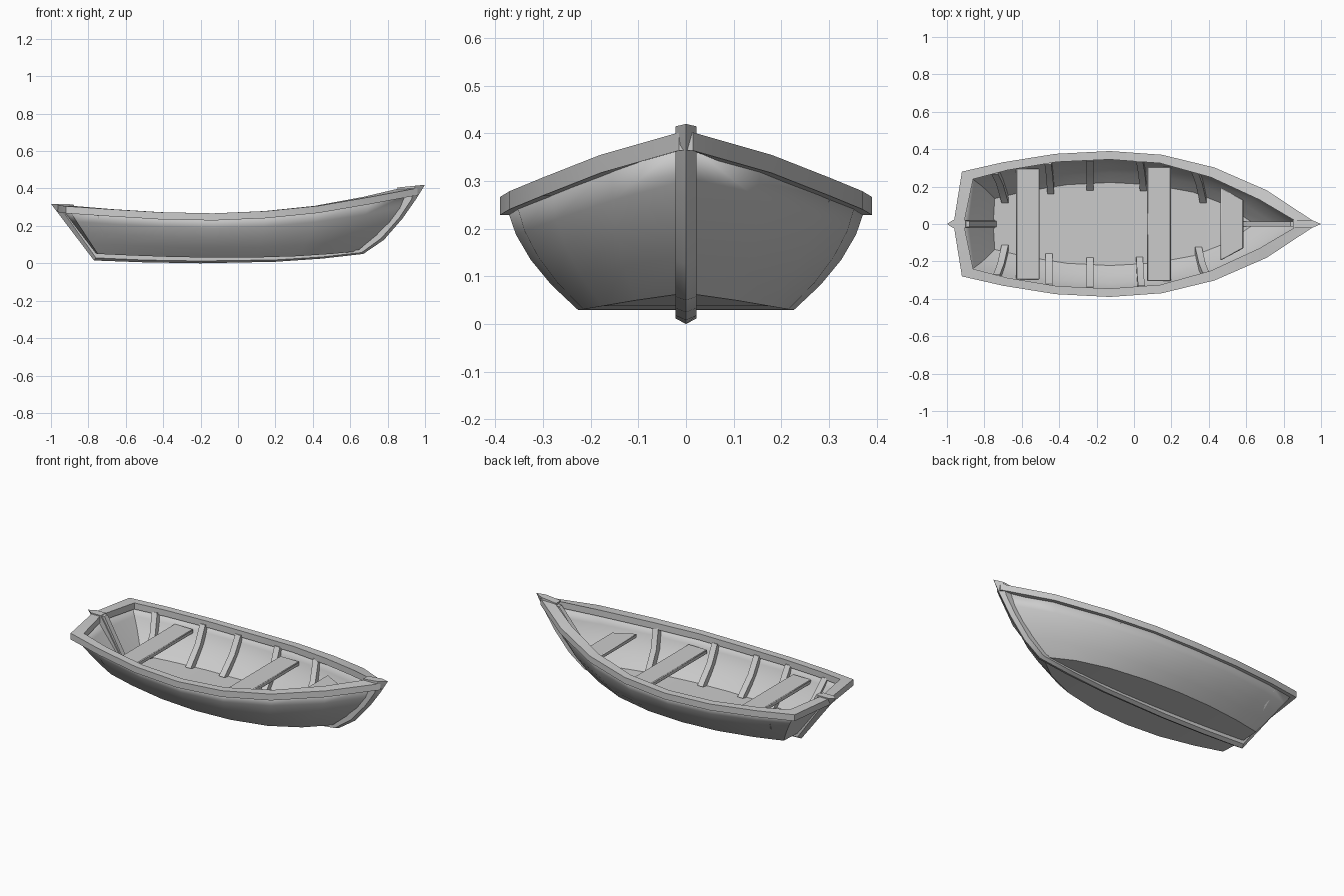
import bpy, bmesh

cube = bpy.data.objects.get("Cube")
if cube:
    bpy.data.objects.remove(cube)

grey = bpy.data.materials.new("light_grey")
grey.use_nodes = True
grey.diffuse_color = (0.6, 0.6, 0.6, 1)
grey.node_tree.nodes["Principled BSDF"].inputs["Base Color"].default_value = (0.6, 0.6, 0.6, 1)


def finish(name, bm):
    bmesh.ops.remove_doubles(bm, verts=bm.verts, dist=0.0005)
    bmesh.ops.recalc_face_normals(bm, faces=bm.faces)
    mesh = bpy.data.meshes.new(name)
    bm.to_mesh(mesh)
    bm.free()
    mesh.materials.append(grey)
    ob = bpy.data.objects.new(name, mesh)
    bpy.context.collection.objects.link(ob)
    bpy.ops.object.select_all(action='DESELECT')
    ob.select_set(True)
    bpy.context.view_layer.objects.active = ob
    bpy.ops.object.shade_smooth_by_angle(angle=0.5)
    return ob


def loft(name, rings, loop=False):
    """Skin a row of closed cross-sections, capped unless they loop."""
    bm = bmesh.new()
    rows = [[bm.verts.new(p) for p in ring] for ring in rings]
    n = len(rows[0])
    pairs = list(zip(rows, rows[1:])) + ([(rows[-1], rows[0])] if loop else [])
    for a, b in pairs:
        for i in range(n):
            j = (i + 1) % n
            bm.faces.new((a[i], a[j], b[j], b[i]))
    if not loop:
        bm.faces.new(rows[0])
        bm.faces.new(rows[-1])
    return finish(name, bm)


def mix(a, b, t):
    return tuple(p + (q - p) * t for p, q in zip(a, b))


def sample(points, x):
    for a, b in zip(points, points[1:]):
        if x <= b[0]:
            return mix(a, b, (x - a[0]) / (b[0] - a[0]))
    return points[-1]


# Sheer and bottom lines from stern centre to bow, for the +y side
sheer = [(-.94, 0, .285), (-.9, .265, .28), (-.7, .313, .265), (-.42, .36, .25), (-.13, .375, .24),
         (.15, .355, .25), (.43, .283, .28), (.71, .155, .33), (.93, 0, .38)]
chine = [(-.76, 0, .052), (-.75, .14, .05), (-.58, .18, .042), (-.36, .215, .034), (-.13, .227, .03),
         (.1, .215, .031), (.32, .175, .038), (.5, .105, .05), (.65, 0, .065)]
bulge = [(0, 0), (0, .01), (0, .02), (0, .025), (0, .025), (0, .025), (.01, .022), (.03, .015), (.05, 0)]

# Hull: sides, transom and flat bottom in one thin shell
STEPS = 4
bm = bmesh.new()
sides = []
for side in (1, -1):
    columns = []
    for low, high, (bx, by) in zip(chine, sheer, bulge):
        column = []
        for k in range(STEPS + 1):
            t = k / STEPS
            swell = 4 * t * (1 - t)
            x, y, z = mix(low, high, t)
            column.append(bm.verts.new((x + bx * swell, side * (y + by * swell), z)))
        columns.append(column)
    for a, b in zip(columns, columns[1:]):
        for k in range(STEPS):
            bm.faces.new((a[k], b[k], b[k + 1], a[k + 1]))
    sides.append(columns)
bmesh.ops.remove_doubles(bm, verts=[c[k] for s in sides for c in (s[0], s[-1]) for k in range(STEPS + 1)],
                         dist=0.0005)
bm.verts.ensure_lookup_table()
left = [min(bm.verts, key=lambda v: sum((a - b) ** 2 for a, b in zip(v.co, p))) for p in chine]
right = [min(bm.verts, key=lambda v: sum((a - b) ** 2 for a, b in zip(v.co, (p[0], -p[1], p[2])))) for p in chine]
for i in range(len(chine) - 1):
    ring = list(dict.fromkeys((left[i], left[i + 1], right[i + 1], right[i])))
    bm.faces.new(ring)
hull = finish("hull", bm)
shell = hull.modifiers.new("thickness", 'SOLIDIFY')
shell.thickness = 0.013
shell.offset = -1

# Gunwale: flat rail running right round the top
outer = [(-.965, 0, .312), (-.92, .28, .305), (-.7, .33, .29), (-.42, .375, .273), (-.13, .39, .267),
         (.15, .37, .279), (.43, .302, .307), (.71, .18, .355), (.96, .015, .402)]
inner = [(-.91, 0), (-.86, .24), (-.68, .287), (-.41, .332), (-.13, .345),
         (.14, .325), (.41, .25), (.67, .13), (.87, .012)]


def rail(o, i, side):
    x, y, z = o
    return [(x, side * y, z), (i[0], side * i[1], z),
            (i[0], side * i[1], z - .038), (x, side * y, z - .038)]


rings = [rail(o, i, 1) for o, i in zip(outer, inner)]
rings += [rail(o, i, -1) for o, i in list(zip(outer, inner))[:0:-1]]
loft("gunwale", rings, loop=True)

# Keel, stem and stern post: one timber with a ridged outer edge
ridge = [(-1, .318), (-.77, .015), (-.5, .005), (-.2, 0), (.2, .008), (.45, .025),
         (.67, .05), (.78, .125), (.88, .24), (.95, .34), (1, .42)]
back = [(-.9, .318), (-.74, .055), (-.5, .04), (-.2, .035), (.2, .037), (.45, .05),
        (.645, .072), (.74, .15), (.83, .25), (.885, .34), (.85, .405)]
W = .0225
rings = []
for r, b in zip(ridge, back):
    e = mix(r, b, .35)
    rings.append([(r[0], 0, r[1]), (e[0], W, e[1]), (b[0], W, b[1]),
                  (b[0], -W, b[1]), (e[0], -W, e[1])])
loft("keel_and_stems", rings)


def beam(name, a, b, half, depth):
    """Straight timber in the centre plane."""
    loft(name, [[(x - depth, -half, z), (x + depth, -half, z),
                 (x + depth, half, z), (x - depth, half, z)] for x, z in (a, b)])


beam("inner_stem", (.86, .385), (.585, .06), .013, .022)
beam("inner_stern_post", (-.895, .315), (-.745, .05), .015, .015)

# Seats: planks, the forward one tapered with the hull
for name, x0, x1, y0, y1, z in (("aft_seat", -.63, -.505, .297, .297, .22),
                                ("middle_seat", .07, .197, .305, .305, .21),
                                ("forward_seat", .463, .585, .195, .13, .243)):
    seat = loft(name, [[(x, -y, z - .025), (x, y, z - .025), (x, y, z), (x, -y, z)]
                       for x, y in ((x0, y0), (x1, y1))])
    bevel = seat.modifiers.new("soft_edges", 'BEVEL')
    bevel.width = .004

# Ribs: bent timbers against the inside of the hull, as (top x, foot x)
ribs = {"left": (1, [(-.745, -.69), (-.46, -.445), (-.235, -.235), (.03, .05), (.325, .37)]),
        "right": (-1, [(-.735, -.69), (-.455, -.455), (-.235, -.235), (.04, .03), (.385, .345)])}
for label, (side, spans) in ribs.items():
    for number, (xt, xf) in enumerate(spans, 1):
        top, foot = sample(sheer[1:], xt), sample(chine[1:], xf)
        rings = []
        for t in (0, .5, 1):
            x, y, z = mix(foot, top, t)
            y += .08 * t * (1 - t) - .004
            z += .008 * (1 - t)
            depth = .038 - .008 * t
            rings.append([(x - .018, side * y, z), (x + .018, side * y, z),
                          (x + .018, side * (y - depth), z + .01 * (1 - t)),
                          (x - .018, side * (y - depth), z + .01 * (1 - t))])
        loft(f"{label}_rib_{number}", rings)
